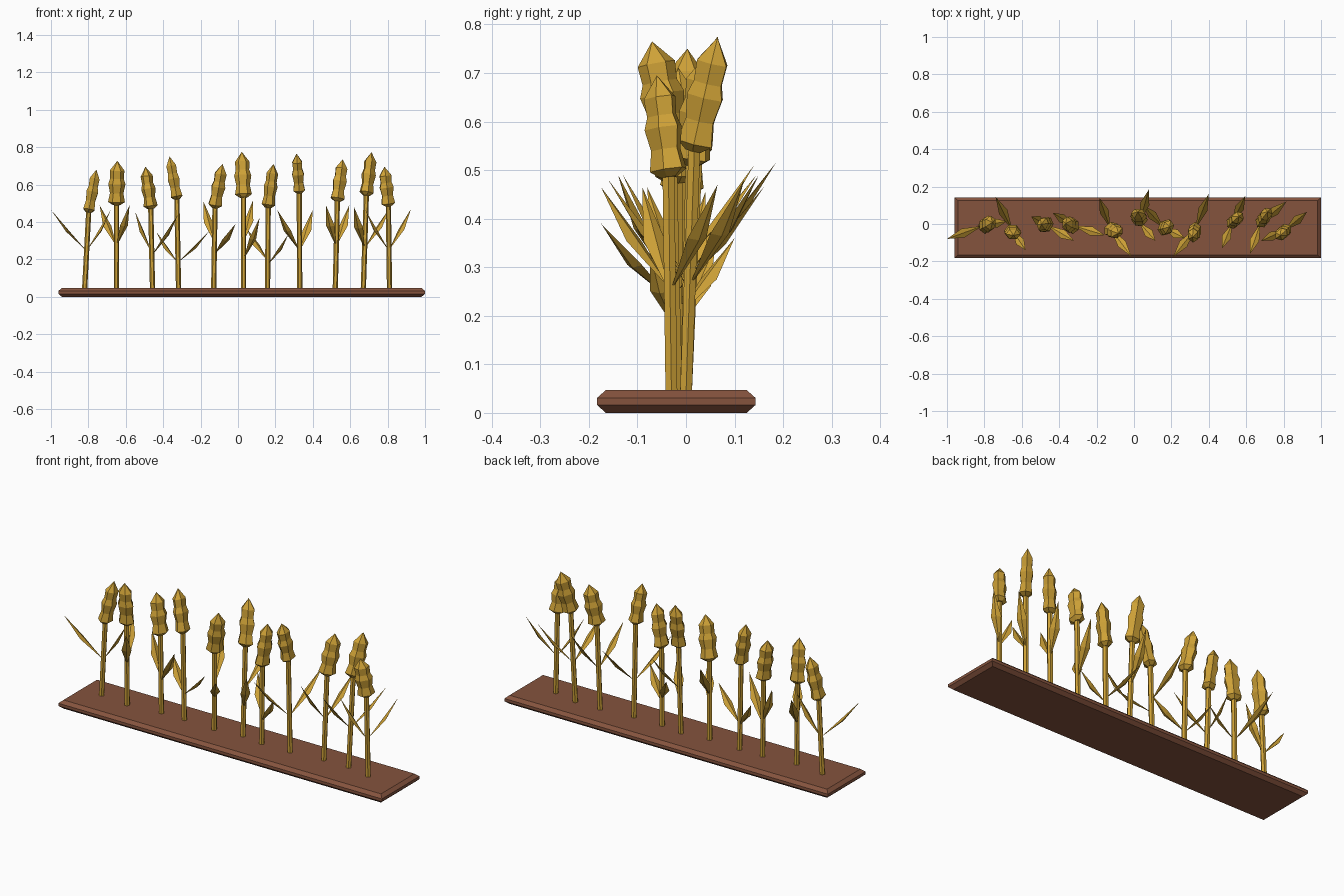
import bpy, bmesh, math
from mathutils import Vector, Matrix

if "Cube" in bpy.data.objects:
    bpy.data.objects.remove(bpy.data.objects["Cube"])


def material(name, rgb):
    m = bpy.data.materials.new(name)
    m.diffuse_color = (*rgb, 1)
    m.use_nodes = True
    m.node_tree.nodes["Principled BSDF"].inputs["Base Color"].default_value = m.diffuse_color
    return m


GOLD = material("golden straw", (0.62, 0.36, 0.038))
BROWN = material("brown soil", (0.235, 0.088, 0.048))


def skin(name, rings, mat):
    """Flat-shaded solid through rings of points; a one-point ring makes a tip."""
    bm = bmesh.new()
    loops = [[bm.verts.new(p) for p in ring] for ring in rings]
    n = max(len(l) for l in loops)
    for a, b in zip(loops, loops[1:]):
        for i in range(n):
            j = (i + 1) % n
            quad = [a[i % len(a)], a[j % len(a)], b[j % len(b)], b[i % len(b)]]
            bm.faces.new(list(dict.fromkeys(quad)))
    for end in (loops[0], loops[-1]):
        if len(end) > 2:
            bm.faces.new(end)
    bmesh.ops.recalc_face_normals(bm, faces=bm.faces[:])
    me = bpy.data.meshes.new(name)
    bm.to_mesh(me)
    bm.free()
    me.materials.append(mat)
    ob = bpy.data.objects.new(name, me)
    bpy.context.collection.objects.link(ob)
    return ob


def ellipse(center, rx, ry, turn, tilt, sides=6):
    """Ring of points around a centre, broad axis turned about z, then tilted."""
    pts = []
    for i in range(sides):
        a = 2 * math.pi * i / sides
        p = Vector((rx * math.cos(a), ry * math.sin(a), 0))
        pts.append(center + tilt @ (Matrix.Rotation(turn, 3, 'Z') @ p))
    return pts


def tilt_to(axis):
    return Vector((0, 0, 1)).rotation_difference(axis).to_matrix()


def stalk(name, foot, neck):
    flat = Matrix.Identity(3)
    skin(name, [ellipse(p, 0.014, 0.014, 0, flat) for p in (foot, neck)], GOLD)


# ear: (fraction of length, radius) with three bulges
EAR = [(0, 0.020), (0.07, 0.045), (0.27, 0.036), (0.48, 0.046),
       (0.60, 0.036), (0.78, 0.039)]


def ear(name, neck, tip, turn):
    axis = tip - neck
    tilt = tilt_to(axis)
    rings = [ellipse(neck + axis * t, r, r * 0.78, turn, tilt) for t, r in EAR]
    skin(name, rings + [[tip]], GOLD)


def leaf(name, root, tip):
    """Thin diamond blade with a raised centre ridge."""
    axis = tip - root
    side = axis.cross(Vector((0, 0, 1))).normalized()
    up = side.cross(axis).normalized()
    mid = root + axis * 0.52 - up * 0.008
    ring = [mid + side * 0.025, mid + up * 0.008,
            mid - side * 0.025, mid - up * 0.008]
    skin(name, [[root], ring, [tip]], GOLD)


# chamfered soil plank
def plank_ring(z, inset):
    x, y = 0.98 - inset, 0.163 - inset
    return [Vector((0.02 + sx * x, -0.02 + sy * y, z))
            for sx, sy in ((-1, -1), (1, -1), (1, 1), (-1, 1))]


skin("soil_plank", [plank_ring(0, 0.018), plank_ring(0.016, 0),
                    plank_ring(0.031, 0), plank_ring(0.047, 0.018)], BROWN)

# each plant: foot xy, neck xyz, ear tip xyz, broad-axis angle
PLANTS = [
    ((-0.82, -0.01), (-0.80, -0.01, 0.45), (-0.757, 0.01, 0.68), 90),
    ((-0.65, -0.03), (-0.65, -0.035, 0.49), (-0.645, -0.06, 0.727), 0),
    ((-0.457, -0.01), (-0.465, -0.005, 0.47), (-0.495, 0.0, 0.695), 60),
    ((-0.318, -0.01), (-0.325, -0.01, 0.52), (-0.366, 0.003, 0.75), 90),
    ((-0.13, -0.02), (-0.125, -0.025, 0.475), (-0.083, -0.05, 0.71), 40),
    ((0.03, 0.0), (0.03, 0.02, 0.53), (0.02, 0.065, 0.775), 0),
    ((0.158, -0.02), (0.16, -0.02, 0.475), (0.19, -0.015, 0.71), 70),
    ((0.33, -0.02), (0.328, -0.03, 0.555), (0.313, -0.07, 0.765), 90),
    ((0.52, 0.0), (0.53, 0.01, 0.51), (0.56, 0.04, 0.735), 40),
    ((0.67, 0.0), (0.685, 0.015, 0.54), (0.714, 0.065, 0.773), 50),
    ((0.81, -0.03), (0.805, -0.035, 0.485), (0.783, -0.06, 0.695), 40),
]
# two leaf tips per plant
LEAVES = [
    ((-1.0, -0.08, 0.465), (-0.68, 0.015, 0.465)),
    ((-0.74, 0.145, 0.49), (-0.58, -0.14, 0.49)),
    ((-0.55, 0.04, 0.455), (-0.32, -0.09, 0.44)),
    ((-0.435, 0.06, 0.345), (-0.155, -0.06, 0.35)),
    ((-0.185, 0.14, 0.51), (-0.013, -0.175, 0.39)),
    ((0.08, 0.185, 0.515), (0.115, -0.09, 0.42)),
    ((0.05, 0.10, 0.36), (0.27, -0.075, 0.335)),
    ((0.21, -0.175, 0.465), (0.40, 0.16, 0.465)),
    ((0.47, -0.13, 0.49), (0.595, 0.15, 0.49)),
    ((0.62, -0.16, 0.48), (0.815, 0.12, 0.48)),
    ((0.68, -0.09, 0.465), (0.925, 0.065, 0.47)),
]

for i, ((foot, neck, tip, turn), tips) in enumerate(zip(PLANTS, LEAVES), 1):
    foot, neck, tip = Vector((*foot, 0.04)), Vector(neck), Vector(tip)
    stalk(f"stalk_{i}", foot, neck + (tip - neck) * 0.05)
    ear(f"ear_{i}", neck, tip, math.radians(turn))
    for side, end in zip("ab", tips):
        end = Vector(end)
        root_z = end.z - (0.22 if end.z > 0.4 else 0.165)
        root = foot.lerp(neck, (root_z - foot.z) / (neck.z - foot.z))
        leaf(f"leaf_{i}_{side}", root, end)
